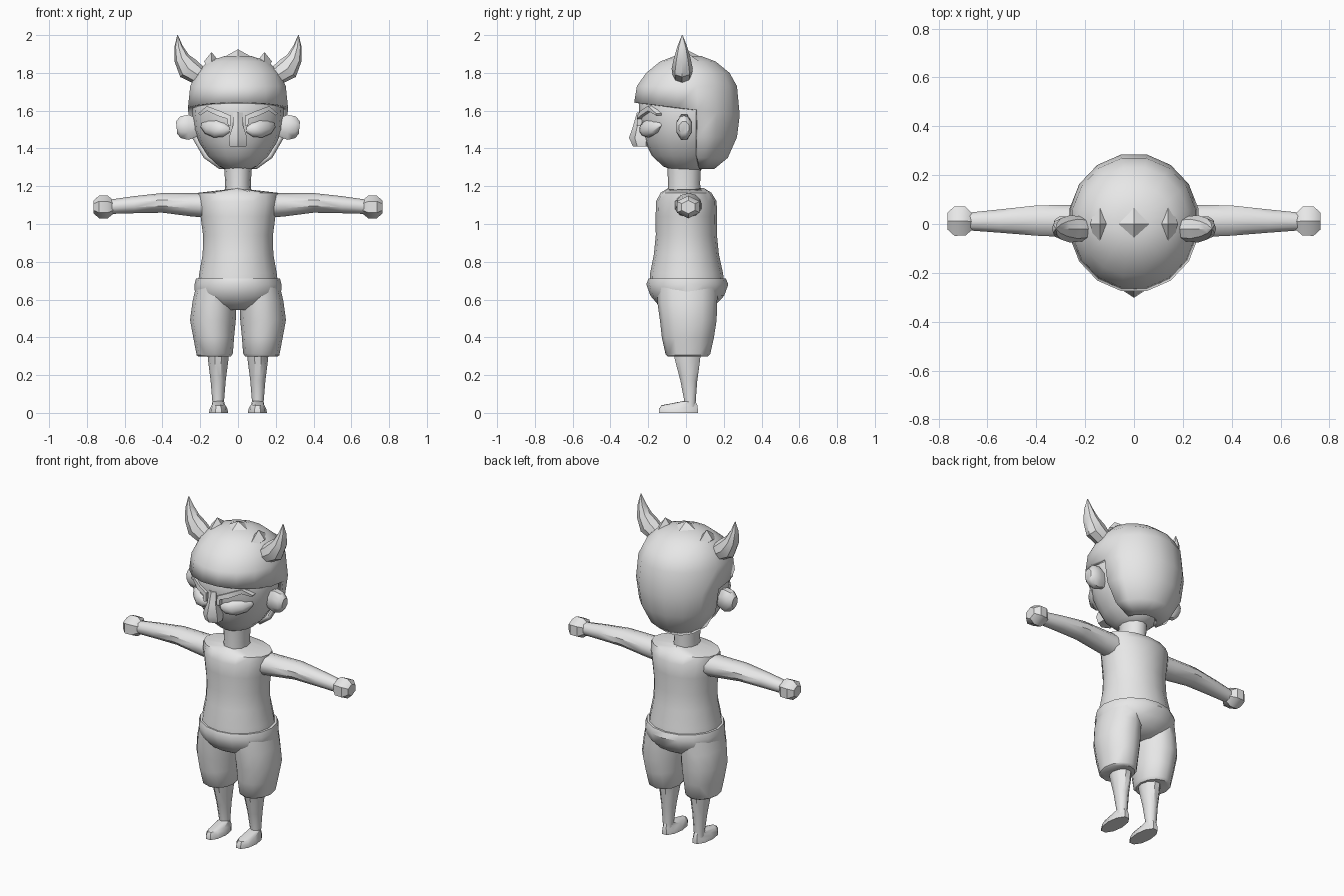
import bpy, bmesh, math
from mathutils import Vector

mat = bpy.data.materials.new("light_grey")
mat.diffuse_color = (0.8, 0.8, 0.8, 1)


def loft(name, rings, n=16, mirror=False, angle=40, shift=0.0, edit=None):
    """Skin of elliptical rings (x, y, z, radius across the path, radius in y)."""
    bm = bmesh.new()
    pts = [Vector(r[:3]) for r in rings]
    loops = []
    for i, (x, y, z, ru, ry) in enumerate(rings):
        t = pts[min(i + 1, len(pts) - 1)] - pts[max(i - 1, 0)]
        t.y = 0
        u = Vector((0, 1, 0)).cross(t.normalized())
        loop = []
        for k in range(n):
            a = 2 * math.pi * (k + shift) / n
            p = pts[i] + u * ru * math.cos(a) + Vector((0, ry * math.sin(a), 0))
            loop.append(bm.verts.new(p))
        loops.append(loop)
    for a, b in zip(loops, loops[1:]):
        for k in range(n):
            j = (k + 1) % n
            bm.faces.new((a[k], a[j], b[j], b[k]))
    bm.faces.new(loops[0][::-1])
    bm.faces.new(loops[-1])
    if edit:
        edit(bm)
    bmesh.ops.recalc_face_normals(bm, faces=bm.faces)
    me = bpy.data.meshes.new(name)
    bm.to_mesh(me)
    bm.free()
    me.materials.append(mat)
    me.shade_smooth()
    me.set_sharp_from_angle(angle=math.radians(angle))
    ob = bpy.data.objects.new(name, me)
    bpy.context.collection.objects.link(ob)
    if mirror:
        ob.modifiers.new("mirror", "MIRROR").use_mirror_merge = False
    return ob


def face_y(x):
    return -0.245 * math.sqrt(1 - (x / 0.25) ** 2)


# Head and neck
loft("head", [(0, 0, 1.275, .04, .05), (0, 0, 1.305, .10, .12),
              (0, -.01, 1.36, .16, .17), (0, 0, 1.43, .205, .215),
              (0, 0, 1.50, .235, .238), (0, 0, 1.58, .243, .25),
              (0, 0, 1.66, .24, .25), (0, 0, 1.75, .19, .19)])
loft("neck", [(0, -.01, 1.12, .072, .088), (0, -.01, 1.22, .068, .085),
              (0, -.01, 1.32, .075, .09)], 12)


# Hair shell: open over the face, long at the back
def open_face(bm):
    doomed = [f for f in bm.faces
              if min(v.co.z for v in f.verts) < 1.58
              and min(v.co.y for v in f.verts) < 0.04]
    bmesh.ops.delete(bm, geom=doomed, context="FACES")
    for v in bm.verts:
        if 1.58 < v.co.z < 1.63:
            v.co.z -= 0.12 * v.co.y


hair = loft("hair", [(0, .05, 1.29, .10, .10), (0, .02, 1.35, .185, .205),
                     (0, .01, 1.46, .25, .265), (0, .005, 1.61, .27, .285),
                     (0, .005, 1.73, .258, .27), (0, .01, 1.80, .225, .225),
                     (0, .01, 1.86, .165, .15), (0, .01, 1.89, .07, .07)],
            shift=0.5, edit=open_face)
solid = hair.modifiers.new("thickness", "SOLIDIFY")
solid.thickness = 0.025
solid.offset = -1


# Hair ridges on the crown
def ridge(name, x, w, front, top, back, mirror):
    bm = bmesh.new()
    f, t, b = [bm.verts.new((x, y, z)) for y, z in (front, top, back)]
    l = bm.verts.new((x - w, .0, top[1] - .05))
    r = bm.verts.new((x + w, .0, top[1] - .05))
    d = bm.verts.new((x, .0, top[1] - .10))
    for p, q in ((f, t), (t, b), (b, d), (d, f)):
        bm.faces.new((p, q, l))
        bm.faces.new((q, p, r))
    bmesh.ops.recalc_face_normals(bm, faces=bm.faces)
    me = bpy.data.meshes.new(name)
    bm.to_mesh(me)
    bm.free()
    me.materials.append(mat)
    ob = bpy.data.objects.new(name, me)
    bpy.context.collection.objects.link(ob)
    if mirror:
        ob.modifiers.new("mirror", "MIRROR").use_mirror_merge = False


ridge("crown_ridge", 0, .09, (-.2, 1.80), (0, 1.925), (.18, 1.83), False)
ridge("side_ridges", .14, .04, (-.15, 1.80), (0, 1.91), (.13, 1.82), True)

# Horns
loft("horns", [(.205, -.02, 1.785, .05, .05), (.262, -.02, 1.822, .062, .056),
               (.298, -.02, 1.878, .042, .044), (.315, -.02, 1.94, .022, .026),
               (.320, -.02, 2.0, .002, .002)], 8, True)

# Ears
loft("ears", [(.21, -.01, 1.51, .05, .03), (.262, -.01, 1.512, .072, .044),
              (.305, -.01, 1.512, .062, .044), (.325, -.01, 1.51, .035, .028)],
     8, True, shift=0.5)

# Nose
loft("nose", [(0, -.235, 1.59, .03, .025), (0, -.235, 1.52, .032, .045),
              (0, -.24, 1.455, .056, .062), (0, -.235, 1.41, .05, .045)],
     6, shift=0.5)

# Eyebrows follow the curve of the face
brow = [(.045, 1.52, .012), (.047, 1.565, .018), (.10, 1.585, .02),
        (.165, 1.612, .018), (.205, 1.58, .010)]
loft("eyebrows", [(x, face_y(x) - .004, z, w, .02) for x, z, w in brow],
     4, True, shift=0.5)

# Closed eyelids
loft("eyelids", [(.045, -.225, 1.50, .015, .01), (.075, -.218, 1.50, .038, .03),
                 (.12, -.198, 1.505, .048, .04), (.165, -.165, 1.515, .038, .032),
                 (.195, -.14, 1.525, .012, .01)], 10, True)

# Torso
loft("torso", [(0, .005, .68, .212, .198), (0, .003, .74, .205, .193),
               (0, .002, .84, .187, .172), (0, .002, .94, .185, .162),
               (0, .002, 1.04, .198, .163), (0, .002, 1.12, .212, .16),
               (0, 0, 1.165, .212, .135), (0, 0, 1.19, .175, .095),
               (0, 0, 1.165, .085, .08)], 16)

# Arms and hands
loft("arms", [(.16, .01, 1.098, .066, .075), (.25, .012, 1.102, .061, .07),
              (.40, .014, 1.112, .052, .065), (.55, .012, 1.102, .045, .05),
              (.69, .01, 1.09, .037, .037)], 10, True)
loft("hands", [(.66, .01, 1.09, .036, .036), (.69, .012, 1.09, .06, .068),
               (.735, .012, 1.09, .06, .07), (.764, .012, 1.09, .035, .04)],
     6, True)

# Shorts: hips and two legs
loft("shorts_hips", [(0, .006, .712, .222, .205), (0, .007, .68, .23, .217),
                     (0, .007, .62, .228, .195), (0, .005, .575, .18, .155),
                     (0, .005, .545, .09, .10)], 16)
loft("shorts_legs", [(.118, .007, .66, .105, .16), (.125, .007, .58, .116, .158),
                     (.133, .012, .49, .121, .15), (.128, .01, .40, .108, .138),
                     (.123, .01, .31, .096, .118), (.123, .01, .298, .085, .105)],
     12, True)

# Lower legs and feet
loft("lower_legs", [(.105, .005, .36, .06, .08), (.105, .008, .28, .054, .07),
                    (.105, .015, .17, .04, .047), (.105, .022, .05, .03, .03),
                    (.105, .022, .02, .03, .03)], 10, True)
loft("feet", [(.103, -.04, 0, .05, .108), (.103, -.04, .02, .048, .108),
              (.104, -.035, .04, .036, .10), (.105, .018, .062, .03, .034)],
     10, True)
